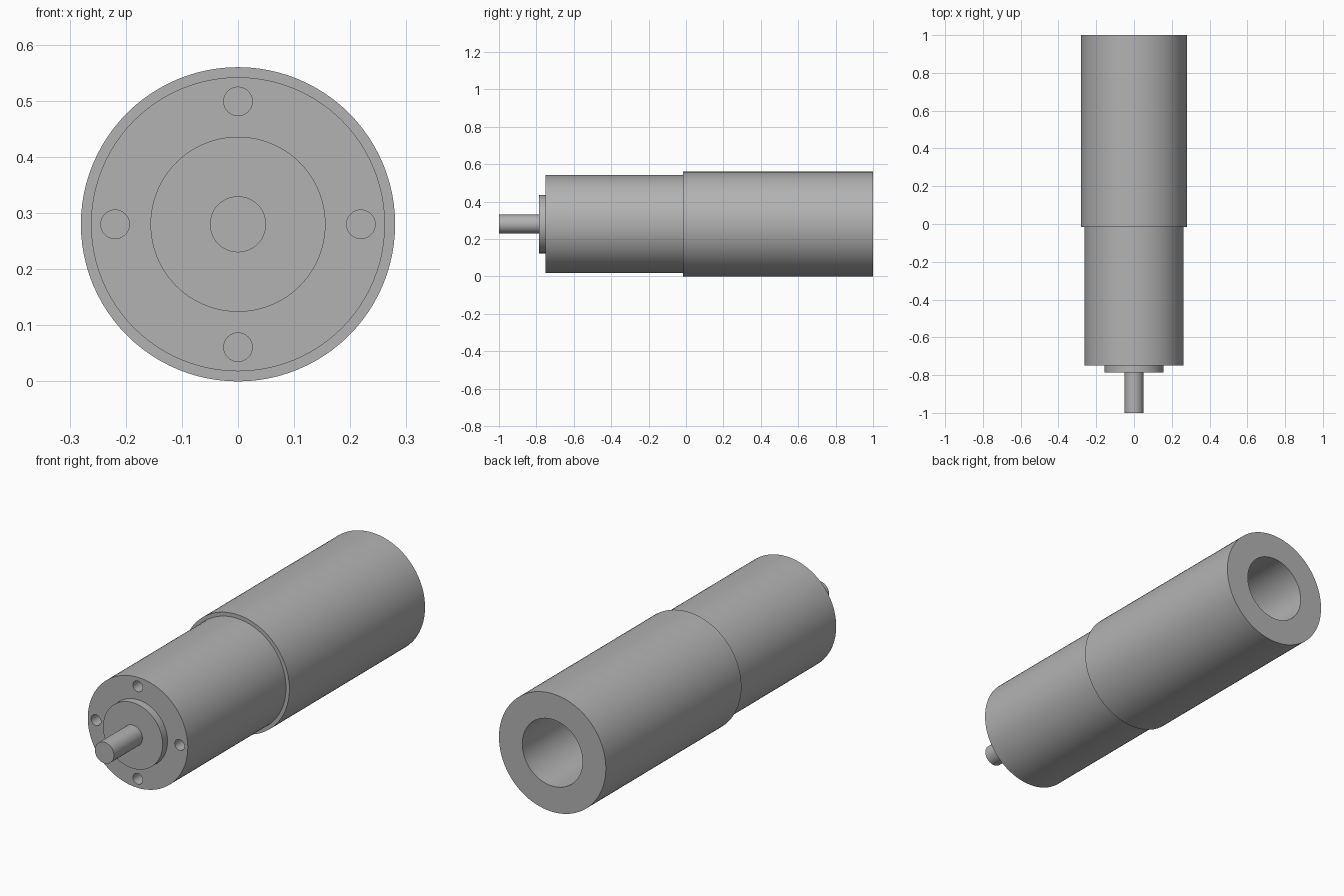
import bpy, bmesh, math
from mathutils import Matrix, Vector

AXIS_Z = 0.28

cube = bpy.data.objects.get("Cube")
if cube:
    bpy.data.objects.remove(cube, do_unlink=True)

metal = bpy.data.materials.new("grey metal")
metal.use_nodes = True
grey = (0.45, 0.45, 0.45, 1)
metal.diffuse_color = grey
metal.node_tree.nodes["Principled BSDF"].inputs["Base Color"].default_value = grey


def cylinder(name, radius, front, back, x=0, z=AXIS_Z, sides=96):
    """Closed cylinder lying along y."""
    bm = bmesh.new()
    place = Matrix.Translation((x, (front + back) / 2, z)) @ Matrix.Rotation(math.pi / 2, 4, 'X')
    bmesh.ops.create_cone(bm, cap_ends=True, segments=sides, radius1=radius,
                          radius2=radius, depth=back - front, matrix=place)
    mesh = bpy.data.meshes.new(name)
    bm.to_mesh(mesh)
    bm.free()
    mesh.materials.append(metal)
    obj = bpy.data.objects.new(name, mesh)
    bpy.context.collection.objects.link(obj)
    return obj


def cut(obj, cutter):
    """Subtract a cylinder and discard the cutter."""
    mod = obj.modifiers.new("hole", 'BOOLEAN')
    mod.operation = 'DIFFERENCE'
    mod.solver = 'EXACT'
    mod.object = cutter
    bpy.context.view_layer.objects.active = obj
    bpy.ops.object.modifier_apply(modifier=mod.name)
    bpy.data.objects.remove(cutter, do_unlink=True)


# Stepped body: rear sleeve, front housing, pilot boss and output shaft
rear_sleeve = cylinder("rear_sleeve", 0.28, -0.015, 1)
front_housing = cylinder("front_housing", 0.262, -0.75, -0.015)
pilot_boss = cylinder("pilot_boss", 0.156, -0.787, -0.75)
output_shaft = cylinder("output_shaft", 0.05, -1, -0.787, sides=48)

# Open bore through the rear sleeve
cut(rear_sleeve, cylinder("bore_cutter", 0.158, -0.1, 1.1))

# Four mounting holes around the boss
for i in range(4):
    a = i * math.pi / 2
    cut(front_housing, cylinder("hole_cutter", 0.0255, -0.8, -0.65,
                                0.219 * math.cos(a), AXIS_Z + 0.219 * math.sin(a), 32))

# Smooth walls with crisp rims
for obj in (rear_sleeve, front_housing, pilot_boss, output_shaft):
    bpy.ops.object.select_all(action='DESELECT')
    obj.select_set(True)
    bpy.context.view_layer.objects.active = obj
    bpy.ops.object.shade_smooth_by_angle(angle=math.radians(30))
